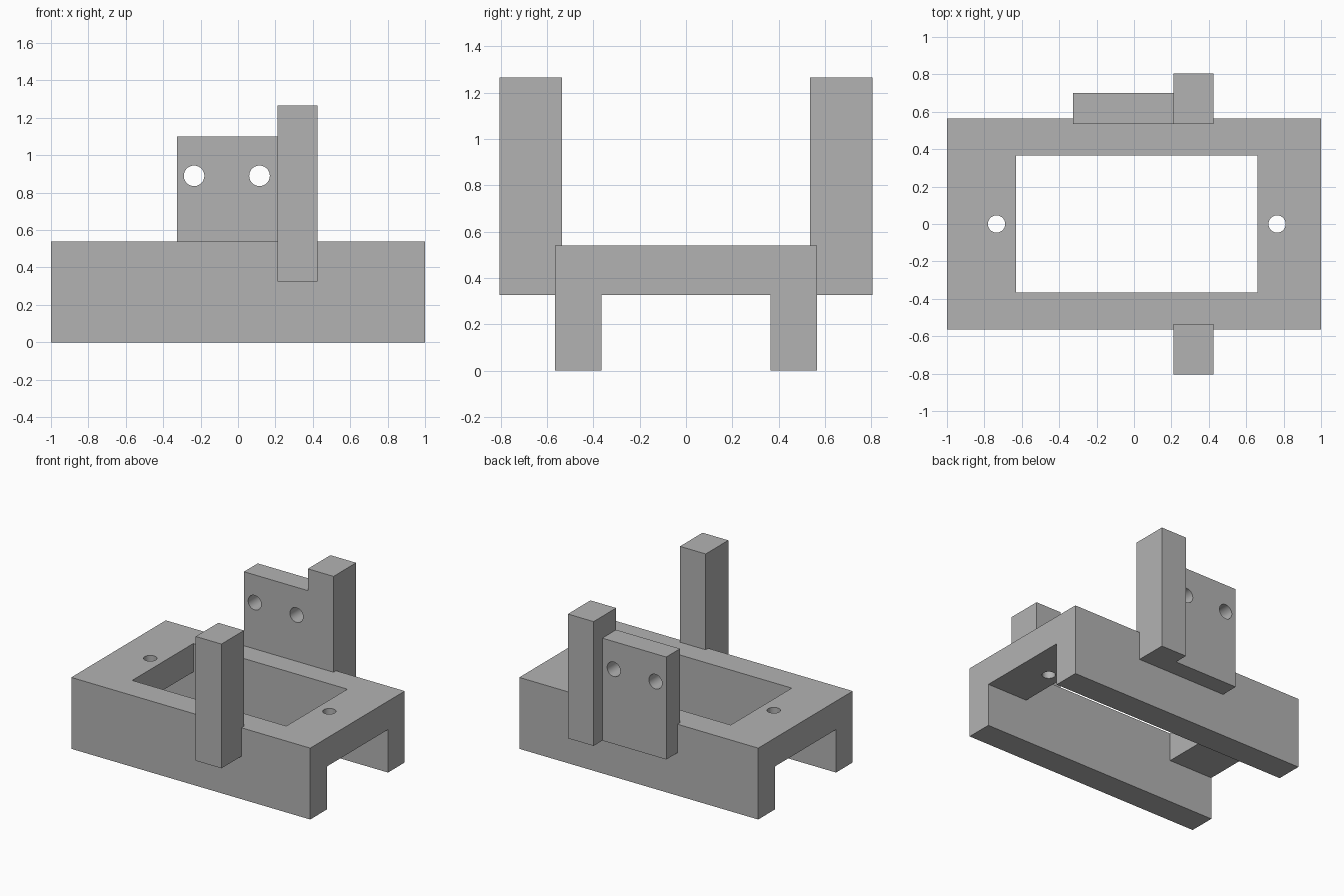
import bpy
import bmesh
from math import pi, radians
from mathutils import Matrix, Vector

default_cube = bpy.data.objects.get("Cube")
if default_cube:
    bpy.data.objects.remove(default_cube, do_unlink=True)

grey = bpy.data.materials.new("plain grey")
grey.use_nodes = True
grey.diffuse_color = (0.45, 0.45, 0.45, 1)
grey.node_tree.nodes["Principled BSDF"].inputs["Base Color"].default_value = grey.diffuse_color


def finish(name, bm):
    bmesh.ops.recalc_face_normals(bm, faces=bm.faces)
    mesh = bpy.data.meshes.new(name)
    bm.to_mesh(mesh)
    bm.free()
    mesh.materials.append(grey)
    obj = bpy.data.objects.new(name, mesh)
    bpy.context.collection.objects.link(obj)
    return obj


def extrude(name, points, offset):
    """Sweep a closed outline along an offset."""
    bm = bmesh.new()
    face = bm.faces.new([bm.verts.new(p) for p in points])
    swept = bmesh.ops.extrude_face_region(bm, geom=[face])["geom"]
    verts = [v for v in swept if isinstance(v, bmesh.types.BMVert)]
    bmesh.ops.translate(bm, verts=verts, vec=Vector(offset))
    return finish(name, bm)


def box(name, x0, x1, y0, y1, z0, z1):
    outline = [(x0, y0, z0), (x1, y0, z0), (x1, y1, z0), (x0, y1, z0)]
    return extrude(name, outline, (0, 0, z1 - z0))


def cylinder(name, centre, radius, depth, tilt=0):
    bm = bmesh.new()
    place = Matrix.Translation(centre) @ Matrix.Rotation(tilt, 4, 'X')
    bmesh.ops.create_cone(bm, cap_ends=True, segments=48, radius1=radius,
                          radius2=radius, depth=depth, matrix=place)
    return finish(name, bm)


def cut(target, cutters):
    bpy.context.view_layer.objects.active = target
    for cutter in cutters:
        cutter.hide_render = True
        mod = target.modifiers.new("cut", 'BOOLEAN')
        mod.operation = 'DIFFERENCE'
        mod.solver = 'EXACT'
        mod.object = cutter
        bpy.ops.object.modifier_apply(modifier=mod.name)
        bpy.data.objects.remove(cutter, do_unlink=True)
    bpy.ops.object.select_all(action='DESELECT')
    target.select_set(True)
    bpy.ops.object.shade_smooth_by_angle(angle=radians(30))


# Shared dimensions
half_width, inner = 0.565, 0.365
deck_low, deck_top = 0.325, 0.54
post_left, post_right = 0.21, 0.425
post_in, post_out, post_top = 0.535, 0.805, 1.265

# Base: channel profile with a window and two screw holes in the deck
channel = [(-half_width, 0), (-inner, 0), (-inner, deck_low), (inner, deck_low),
           (inner, 0), (half_width, 0), (half_width, deck_top), (-half_width, deck_top)]
base = extrude("base", [(-1, y, z) for y, z in channel], (2, 0, 0))
cut(base, [box("window_cutter", -0.63, 0.66, -inner, inner, 0.2, 0.7)]
    + [cylinder("screw_cutter", (x, 0, 0.45), 0.046, 0.5) for x in (-0.735, 0.765)])

# Front post
box("front_post", post_left, post_right, -post_out, -post_in, deck_low, post_top)

# Rear bracket: thin drilled plate joined to a thicker post
plan = [(-0.325, post_in), (post_right, post_in), (post_right, post_out),
        (post_left, post_out), (post_left, 0.70), (-0.325, 0.70)]
bracket = extrude("rear_bracket", [(x, y, deck_low) for x, y in plan],
                  (0, 0, post_top - deck_low))
cut(bracket, [box("notch_cutter", -0.5, post_left, 0.4, 0.9, 1.10, 1.5)]
    + [cylinder("bolt_cutter", (x, 0.62, 0.89), 0.055, 0.4, pi / 2) for x in (-0.235, 0.115)])
